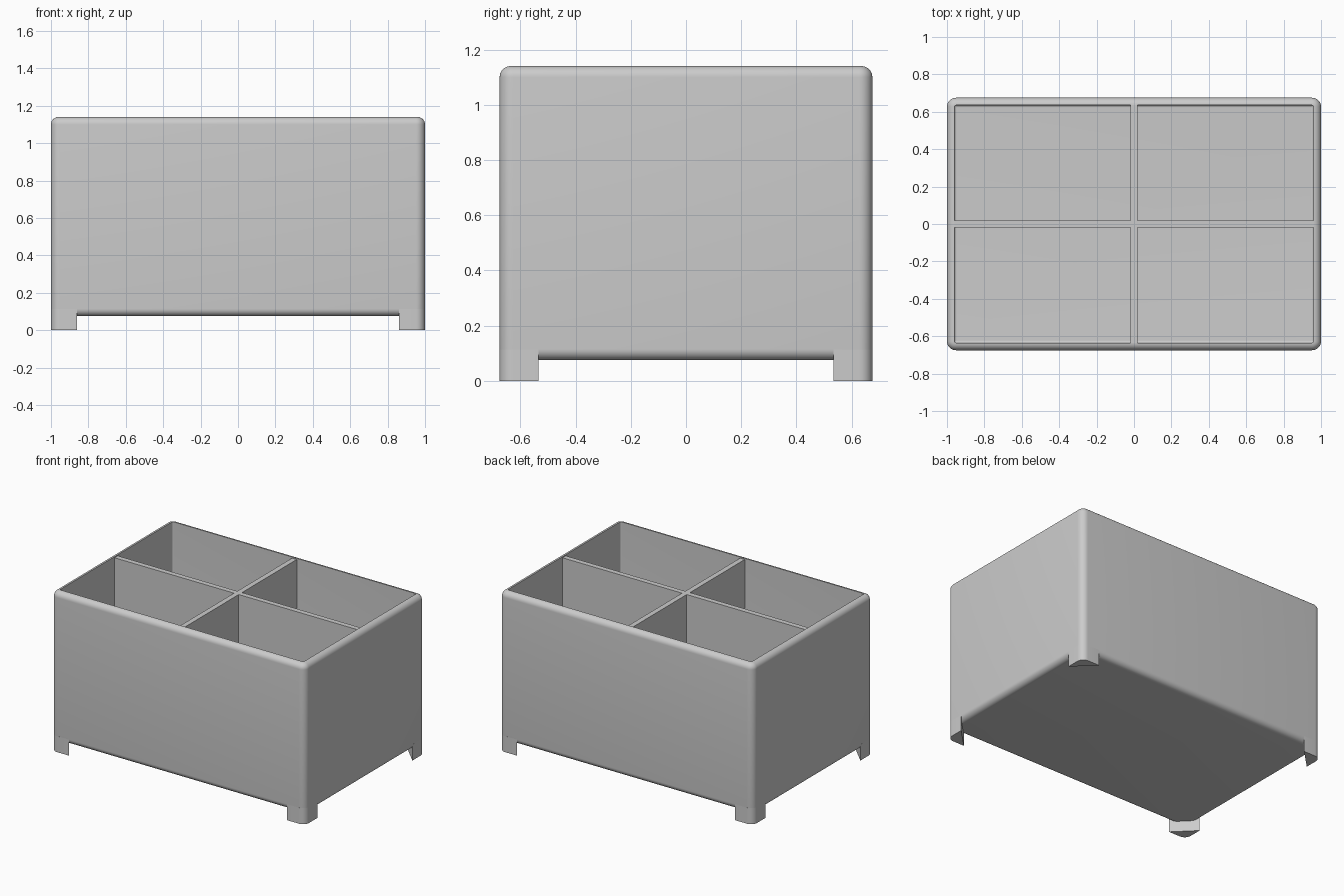
import bpy, bmesh, math

if "Cube" in bpy.data.objects:
    bpy.data.objects.remove(bpy.data.objects["Cube"])

HX, HY = 1.0, 0.675          # half sizes
Z0, Z1 = 0.075, 1.14         # underside and rim
R, WALL, CORNER, FOOT = 0.04, 0.04, 0.048, 0.14
SEG = 8

grey = bpy.data.materials.new("light grey")
grey.diffuse_color = (0.6, 0.6, 0.6, 1)
grey.use_nodes = True
grey.node_tree.nodes["Principled BSDF"].inputs["Base Color"].default_value = grey.diffuse_color


def arc(cx, cy, r, a0, a1):
    angles = [math.radians(a0 + (a1 - a0) * i / SEG) for i in range(SEG + 1)]
    return [(cx + r * math.cos(a), cy + r * math.sin(a)) for a in angles]


def rounded_rect(inset):
    """Outline of the box plan, moved inwards by inset."""
    r = max(CORNER - inset, 0.006)
    x, y = HX - inset - r, HY - inset - r
    pts = []
    for i, (sx, sy) in enumerate([(1, 1), (-1, 1), (-1, -1), (1, -1)]):
        pts += arc(sx * x, sy * y, r, 90 * i, 90 * i + 90)
    return pts


def finish(name, bm):
    bmesh.ops.recalc_face_normals(bm, faces=bm.faces)
    mesh = bpy.data.meshes.new(name)
    bm.to_mesh(mesh)
    bm.free()
    mesh.materials.append(grey)
    ob = bpy.data.objects.new(name, mesh)
    bpy.context.collection.objects.link(ob)
    bpy.ops.object.select_all(action='DESELECT')
    ob.select_set(True)
    bpy.context.view_layer.objects.active = ob
    bpy.ops.object.shade_smooth_by_angle(angle=math.radians(35))
    return ob


# Open box: (inset, z) profile from the underside, over the rim, to the floor
floor, f = Z0 + WALL, 0.012
profile = arc(R, Z0 + R, R, 270, 180) + arc(R, Z1 - R, R, 180, 90)
profile += arc(WALL + f, floor + f, f, 180, 270)
bm = bmesh.new()
rings = [[bm.verts.new((x, y, z)) for x, y in rounded_rect(inset)]
         for inset, z in profile]
n = len(rings[0])
for a, b in zip(rings, rings[1:]):
    for i in range(n):
        j = (i + 1) % n
        bm.faces.new((a[i], a[j], b[j], b[i]))
bm.faces.new(rings[0])
bm.faces.new(rings[-1])
finish("box", bm)


# Crossing dividers, just below the rim
def divider(name, sx, sy):
    bm = bmesh.new()
    bmesh.ops.create_cube(bm, size=1)
    top, bottom = Z1 - 0.008, floor - 0.01
    for v in bm.verts:
        v.co = (v.co.x * sx, v.co.y * sy,
                (top + bottom) / 2 + v.co.z * (top - bottom))
    finish(name, bm)


divider("long_divider", 2 * (HX - WALL) + 0.004, 0.037)
divider("cross_divider", 0.037, 2 * (HY - WALL) + 0.004)

# Triangular corner feet with a rounded outer corner
outline = [(HX - FOOT, HY), (HX, HY - FOOT)]
outline += arc(HX - CORNER, HY - CORNER, CORNER, 0, 90)
for side, sx in (("right", 1), ("left", -1)):
    for end, sy in (("back", 1), ("front", -1)):
        bm = bmesh.new()
        base = bm.faces.new([bm.verts.new((sx * x, sy * y, 0)) for x, y in outline])
        ext = bmesh.ops.extrude_face_region(bm, geom=[base], use_keep_orig=True)
        for v in ext["geom"]:
            if isinstance(v, bmesh.types.BMVert):
                v.co.z = Z0 + R - 0.001
        finish(f"{end}_{side}_foot", bm)
